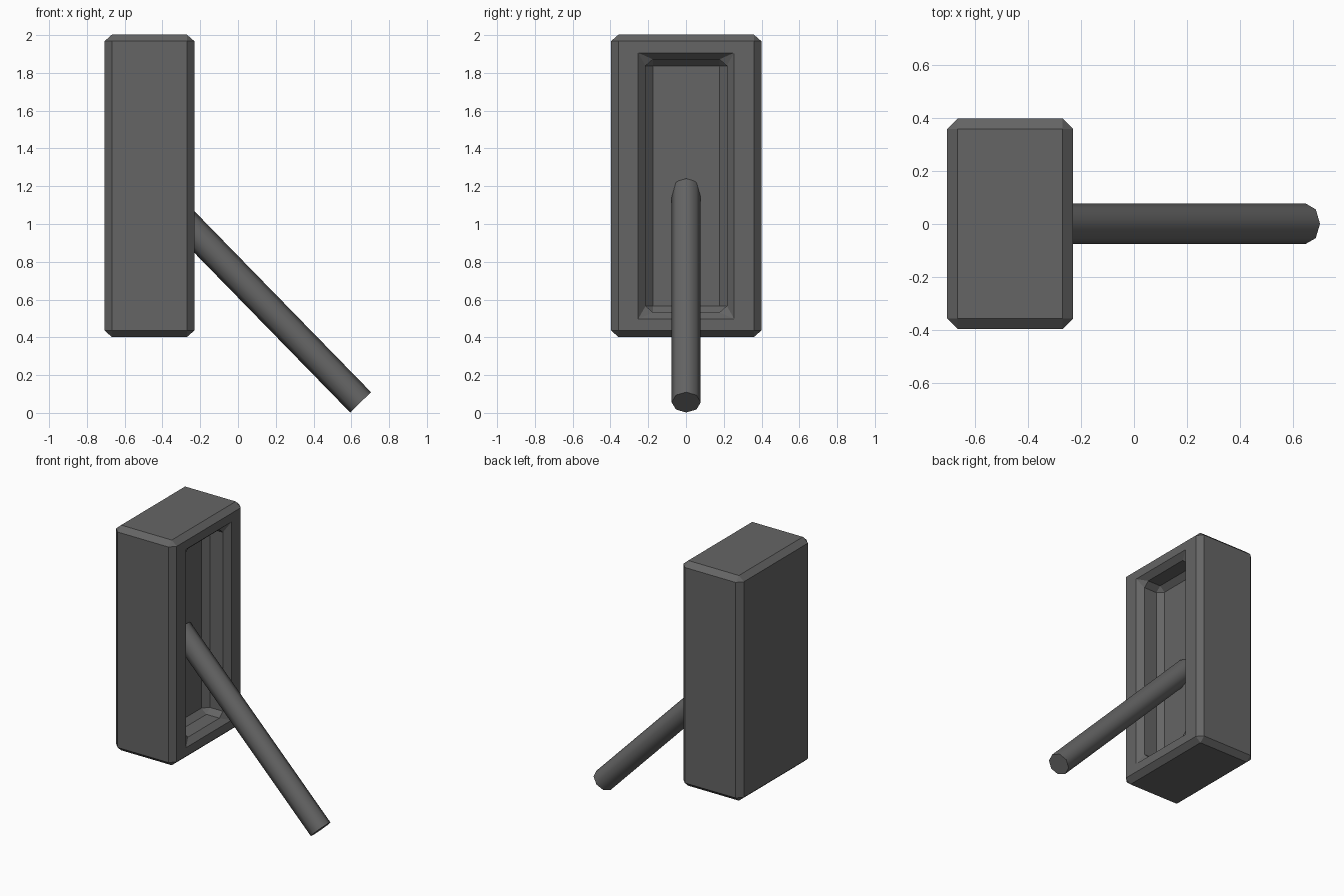
import bpy, bmesh, math
from mathutils import Vector, Matrix

if "Cube" in bpy.data.objects:
    bpy.data.objects.remove(bpy.data.objects["Cube"])

X0, X1, DEPTH, BEVEL = -0.707, -0.231, 0.18, 0.039
ZS = 0.88  # the chamfers are slightly squashed vertically

dark = bpy.data.materials.new("dark_grey")
dark.diffuse_color = (0.13, 0.13, 0.13, 1)
dark.use_nodes = True
dark.node_tree.nodes["Principled BSDF"].inputs["Base Color"].default_value = dark.diffuse_color


def housing():
    # Upright box with a recessed panel in its +x face
    bm = bmesh.new()
    size = Vector((X1 - X0, 0.796, 1.6 / ZS))
    bmesh.ops.create_cube(bm, size=1, matrix=Matrix.Diagonal(size).to_4x4())
    face = max(bm.faces, key=lambda f: f.calc_center_median().x)
    bmesh.ops.inset_region(bm, faces=[face], thickness=0.1)
    for v in face.verts:
        v.co.y = math.copysign(0.215, v.co.y)
        v.co.z = math.copysign(0.67 / ZS, v.co.z)
    # Push the panel inwards
    ext = bmesh.ops.extrude_discrete_faces(bm, faces=[face])
    for v in ext["faces"][0].verts:
        v.co.x -= DEPTH
    bm.normal_update()
    # Chamfer every real edge, leaving the flat rim joints alone
    edges = [e for e in bm.edges if e.calc_face_angle(0) > 0.5]
    bmesh.ops.bevel(bm, geom=edges, offset=BEVEL, segments=1, profile=0.5,
                    affect='EDGES', clamp_overlap=True)
    bmesh.ops.transform(bm, verts=bm.verts,
                        matrix=Matrix.Translation(((X0 + X1) / 2, 0.001, 1.202))
                        @ Matrix.Diagonal((1, 1, ZS, 1)))
    bmesh.ops.recalc_face_normals(bm, faces=bm.faces)
    me = bpy.data.meshes.new("housing")
    bm.to_mesh(me)
    bm.free()
    me.materials.append(dark)
    bpy.context.collection.objects.link(bpy.data.objects.new("housing", me))


def lever():
    # Slanted eight-sided rod rooted in the recess floor
    tip = Vector((0.649, 0.001, 0.056))
    ang = math.radians(45.7)
    d = Vector((-math.cos(ang), 0, math.sin(ang)))
    length = 1.58
    bpy.ops.mesh.primitive_cylinder_add(vertices=8, radius=0.077, depth=length,
                                        location=tip + d * length / 2,
                                        rotation=(0, ang - math.pi / 2, 0))
    ob = bpy.context.object
    ob.name = "lever"
    ob.data.materials.append(dark)
    bpy.ops.object.shade_smooth_by_angle(angle=math.radians(50))


housing()
lever()
